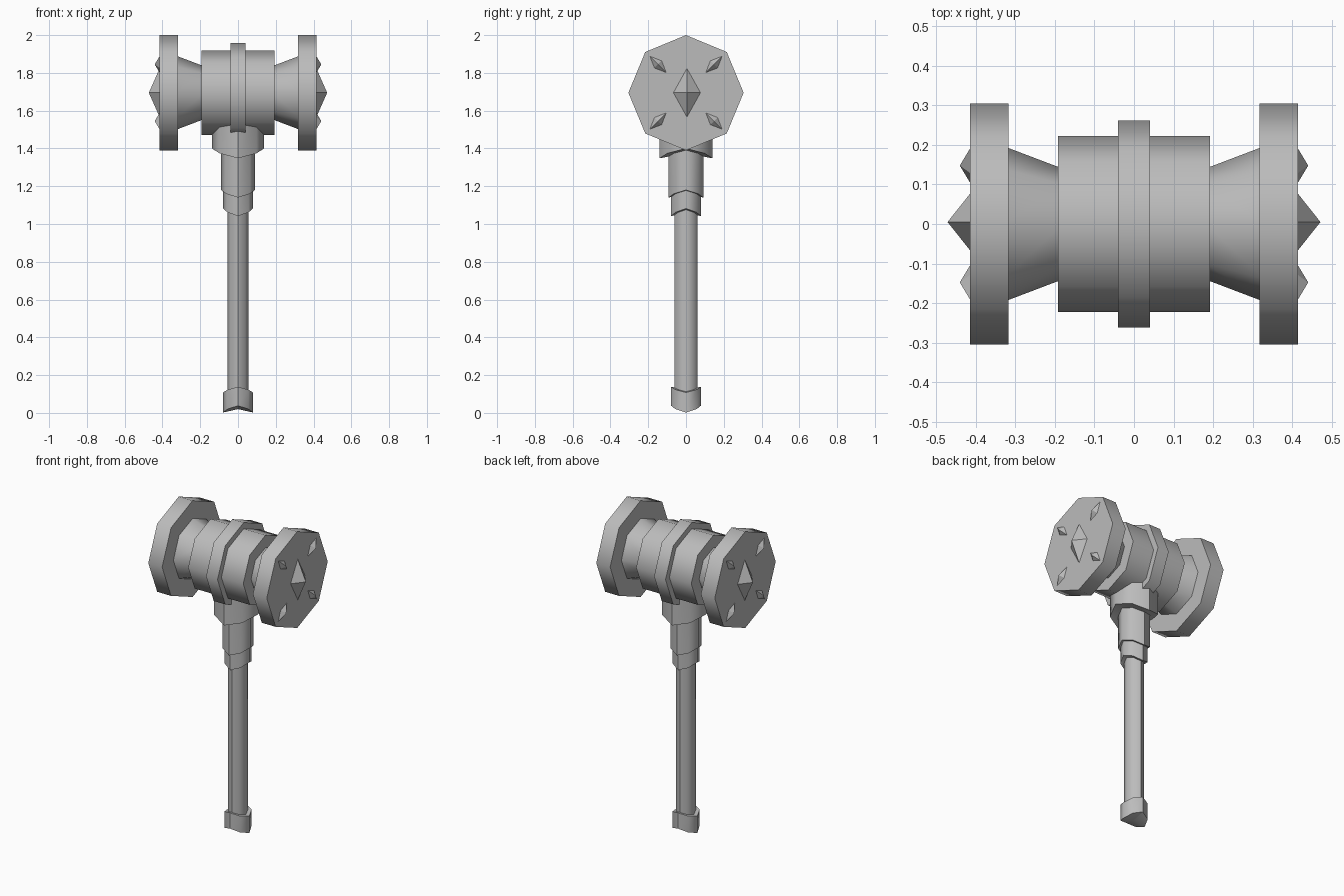
import bpy, bmesh, math
from mathutils import Vector

if "Cube" in bpy.data.objects:
    bpy.data.objects.remove(bpy.data.objects["Cube"], do_unlink=True)

grey = bpy.data.materials.new("plain grey")
grey.use_nodes = True
COLOUR = (0.5, 0.5, 0.5, 1)
grey.diffuse_color = COLOUR
grey.node_tree.nodes["Principled BSDF"].inputs["Base Color"].default_value = COLOUR

SIDES = 8
HEAD_Z = 1.695


def finish(name, bm, smooth=True, seam=False):
    """Turn a bmesh into an object, keeping hard edges sharp."""
    bmesh.ops.recalc_face_normals(bm, faces=bm.faces)
    for f in bm.faces:
        f.smooth = smooth
    for e in bm.edges:
        on_seam = seam and all(abs(v.co.x) < 1e-5 for v in e.verts)
        e.smooth = e.calc_face_angle(0) < math.radians(50) and not on_seam
    mesh = bpy.data.meshes.new(name)
    bm.to_mesh(mesh)
    bm.free()
    mesh.materials.append(grey)
    obj = bpy.data.objects.new(name, mesh)
    bpy.context.collection.objects.link(obj)
    return obj


def loft(name, rings, place, **options):
    """Join octagonal rings; place(ring, angle, scale) gives each point."""
    bm = bmesh.new()
    angles = [math.tau * i / SIDES for i in range(SIDES)]
    loops = [[bm.verts.new(place(r, a, 1)) for a in angles] for r in rings]
    for low, high in zip(loops, loops[1:]):
        for i in range(SIDES):
            j = (i + 1) % SIDES
            bm.faces.new((low[i], low[j], high[j], high[i]))
    for ring, loop in ((rings[0], loops[0]), (rings[-1], loops[-1])):
        centre = bm.verts.new(place(ring, 0, 0))
        for i in range(SIDES):
            bm.faces.new((centre, loop[i], loop[(i + 1) % SIDES]))
    return finish(name, bm, **options)


def across(ring, a, s):
    x, r = ring
    return (x, s * r * math.cos(a), HEAD_Z + s * r * math.sin(a))


def upright(ring, a, s):
    z, wave, rx, ry = ring
    return (s * rx * math.cos(a), s * ry * math.sin(a), z + s * wave * math.cos(2 * a))


def spike(name, side, y, z, long_dir, length, width, tip):
    """Four-sided diamond spike on a striking face."""
    bm = bmesh.new()
    u = Vector((0, *long_dir)).normalized()
    v = Vector((0, -u.z, u.y))
    base = Vector((side * 0.41, y, z))
    ring = [bm.verts.new(base + d) for d in (u * length, v * width, -u * length, -v * width)]
    point = bm.verts.new((side * tip, y, z))
    bm.faces.new(ring)
    for i in range(4):
        bm.faces.new((ring[i], ring[(i + 1) % 4], point))
    finish(name, bm, smooth=False)


# Hammer head
loft("head_barrel", [(-0.193, 0.223), (0.193, 0.223)], across)
loft("head_band", [(-0.04, 0.262), (0.04, 0.262)], across)
for side, label in ((1, "left"), (-1, "right")):
    loft(label + "_neck", [(side * 0.18, 0.14), (side * 0.33, 0.197)], across)
    loft(label + "_striking_disc", [(side * 0.318, 0.305), (side * 0.415, 0.305)], across)
    spike(label + "_centre_spike", side, 0.005, HEAD_Z, (0, 1), 0.14, 0.078, 0.472)
    for sy in (1, -1):
        for sz in (1, -1):
            spike(label + "_corner_spike", side, sy * 0.148, HEAD_Z + sz * 0.15,
                  (sy, sz), 0.073, 0.032, 0.441)

# Handle fittings with wavy rims, then the shaft: (height, wave, x radius, y radius)
parts = {
    "head_collar": [(1.374, 0.026, 0.138, 0.14), (1.58, 0, 0.138, 0.14)],
    "upper_sleeve": [(1.16, 0.02, 0.09, 0.092), (1.5, 0, 0.09, 0.092)],
    "lower_sleeve": [(1.062, 0.02, 0.079, 0.079), (1.25, 0, 0.079, 0.079)],
    "shaft": [(0.07, 0, 0.055, 0.062), (1.2, 0, 0.055, 0.062)],
    "pommel": [(0.02, -0.018, 0.079, 0.079), (0.123, -0.015, 0.079, 0.079)],
}
for name, rings in parts.items():
    loft(name, rings, upright, seam=True)
